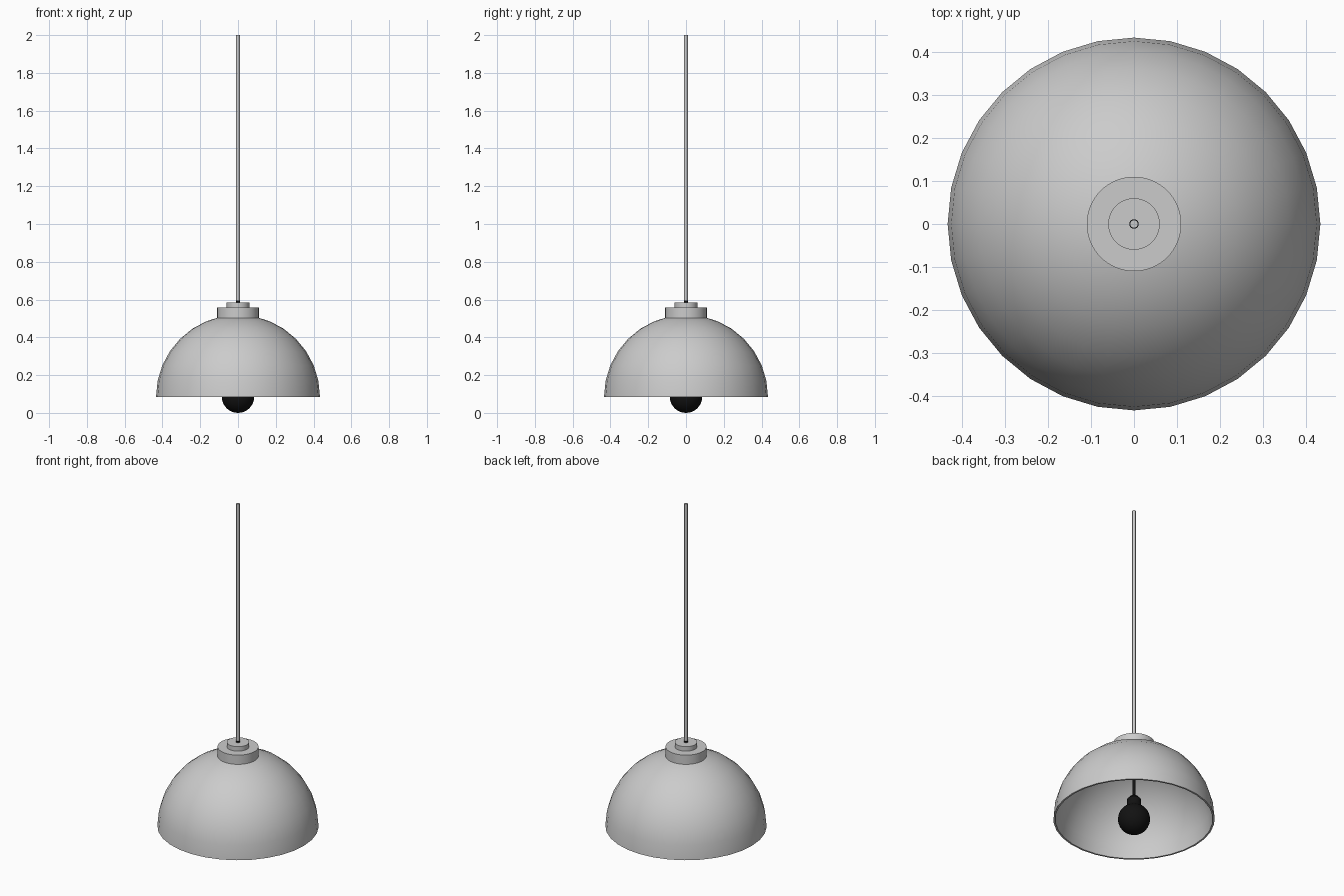
import bpy, bmesh
from math import sin, cos, pi, radians

if "Cube" in bpy.data.objects:
    bpy.data.objects.remove(bpy.data.objects["Cube"])

black = bpy.data.materials.new("black")
black.diffuse_color = (0.006, 0.006, 0.006, 1)
black.use_nodes = True
black.node_tree.nodes["Principled BSDF"].inputs["Base Color"].default_value = black.diffuse_color


def lathe(name, profile, segments, mat=None):
    """Spin an (r, z) profile around the z axis."""
    bm = bmesh.new()
    verts = [bm.verts.new((r, 0, z)) for r, z in profile]
    edges = [bm.edges.new(pair) for pair in zip(verts, verts[1:])]
    bmesh.ops.spin(bm, geom=verts + edges, cent=(0, 0, 0), axis=(0, 0, 1),
                   angle=2 * pi, steps=segments, use_merge=False)
    bmesh.ops.remove_doubles(bm, verts=bm.verts, dist=1e-5)
    bmesh.ops.dissolve_degenerate(bm, edges=bm.edges, dist=1e-6)
    bmesh.ops.recalc_face_normals(bm, faces=bm.faces)
    mesh = bpy.data.meshes.new(name)
    bm.to_mesh(mesh)
    bm.free()
    obj = bpy.data.objects.new(name, mesh)
    bpy.context.collection.objects.link(obj)
    if mat:
        mesh.materials.append(mat)
    bpy.ops.object.select_all(action='DESELECT')
    obj.select_set(True)
    bpy.context.view_layer.objects.active = obj
    bpy.ops.object.shade_smooth_by_angle(angle=radians(30))
    return obj


def arc(radius, z, start, end, steps):
    """Points on a circle in the profile plane, angles in degrees from horizontal."""
    out = []
    for i in range(steps + 1):
        a = radians(start + (end - start) * i / steps)
        out.append((max(radius * cos(a), 0), z + radius * sin(a)))
    return out


def rod(name, r, z0, z1, segments, mat=None):
    return lathe(name, [(0, z0), (r, z0), (r, z1), (0, z1)], segments, mat)


# Hollow dome shade: outer skin, then inner skin back to the top
RIM = 0.085
lathe("shade", arc(0.434, RIM, 90, 0, 8) + arc(0.424, RIM, 0, 90, 8), 32)

# Stepped cap on top of the shade
rod("cap_base", 0.11, 0.50, 0.558, 64)
rod("cap_top", 0.06, 0.558, 0.585, 64)

# Suspension cord with its dark collar
rod("cord", 0.0095, 0.59, 2.0, 24)
rod("cord_collar", 0.011, 0.58, 0.594, 24, black)

# Dark stem carrying the bulb
rod("bulb_stem", 0.009, 0.22, 0.585, 24, black)

# Bulb: globe flowing into a rounded neck
lathe("bulb", arc(0.086, 0.086, -90, 58, 16)
      + [(0.039, 0.172), (0.037, 0.185), (0.037, 0.208)]
      + arc(0.030, 0.204, 25, 90, 4), 32, black)
